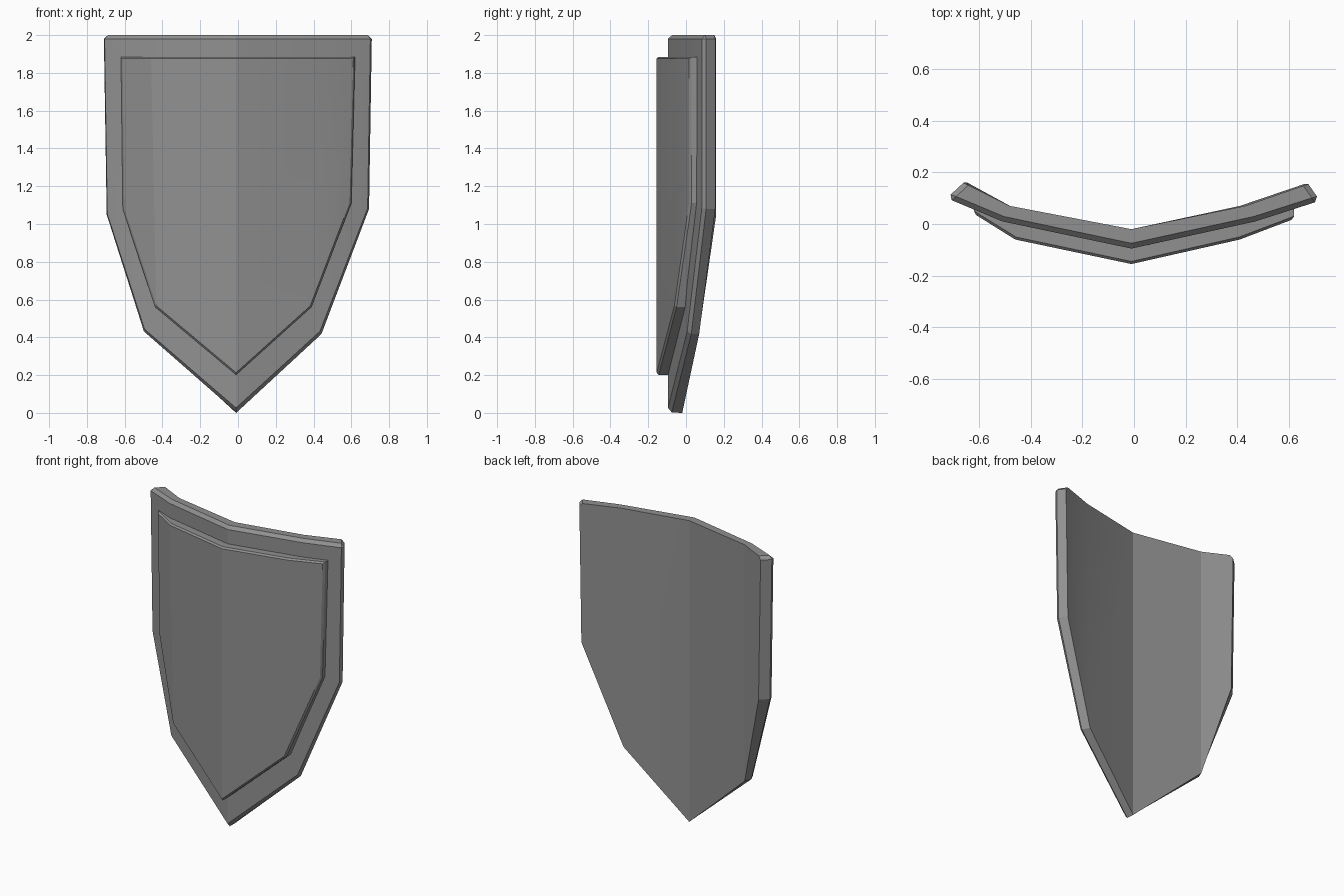
import bpy
import bmesh
import math

cube = bpy.data.objects.get("Cube")
if cube:
    bpy.data.objects.remove(cube, do_unlink=True)

grey = bpy.data.materials.new("plain grey")
grey.use_nodes = True
colour = (0.28, 0.28, 0.28, 1)
grey.diffuse_color = colour
grey.node_tree.nodes["Principled BSDF"].inputs["Base Color"].default_value = colour


def bent_plate(name, lower, upper, top, front_y, back_x, back_y, chamfer, trim_corners):
    """Vertical strips folded along creases; lower = (x, z) per crease, upper = x per crease."""
    bm = bmesh.new()
    columns = []
    for (lx, lz), ux, fy, bx, by in zip(lower, upper, front_y, back_x, back_y):
        columns.append([bm.verts.new(co) for co in (
            (lx, fy, lz), (ux, fy, top),                      # front low, front high
            (ux + bx, by, top), (lx + bx, by, lz))])          # back high, back low
    for a, b in zip(columns, columns[1:]):
        for i in range(4):
            j = (i + 1) % 4
            bm.faces.new((a[i], b[i], b[j], a[j]))
    for end in (columns[0], columns[-1]):
        bm.faces.new(end)
    bmesh.ops.recalc_face_normals(bm, faces=bm.faces)

    # Chamfer the front rim and, where asked, the top corners
    rim = [bm.edges.get((a[i], b[i])) for a, b in zip(columns, columns[1:]) for i in (0, 1)]
    for end in (columns[0], columns[-1]):
        rim.append(bm.edges.get((end[0], end[1])))
        if trim_corners:
            rim.append(bm.edges.get((end[1], end[2])))
    bmesh.ops.bevel(bm, geom=rim, offset=chamfer, segments=1, affect='EDGES',
                    clamp_overlap=True)

    mesh = bpy.data.meshes.new(name)
    bm.to_mesh(mesh)
    bm.free()
    mesh.materials.append(grey)
    obj = bpy.data.objects.new(name, mesh)
    bpy.context.collection.objects.link(obj)
    bpy.ops.object.select_all(action='DESELECT')
    obj.select_set(True)
    bpy.context.view_layer.objects.active = obj
    bpy.ops.object.shade_smooth_by_angle(angle=math.radians(15))
    return obj


# Main shield body
bent_plate(
    "shield_body",
    lower=[(-0.71, 1.05), (-0.51, 0.43), (-0.01, 0), (0.45, 0.42), (0.705, 1.08)],
    upper=[-0.725, -0.51, -0.01, 0.47, 0.72],
    top=2,
    front_y=[0.1, 0.01, -0.095, 0.01, 0.09],
    back_x=[0.065, 0.03, 0, -0.04, -0.045],
    back_y=[0.16, 0.07, -0.02, 0.07, 0.155],
    chamfer=0.02, trim_corners=True)

# Raised panel on the front
bent_plate(
    "raised_panel",
    lower=[(-0.61, 1.08), (-0.44, 0.56), (-0.01, 0.2), (0.39, 0.56), (0.6, 1.11)],
    upper=[-0.62, -0.46, -0.01, 0.41, 0.62],
    top=1.885,
    front_y=[0.04, -0.06, -0.155, -0.06, 0.02],
    back_x=[0, 0, 0, 0, 0],
    back_y=[0.08, 0.03, -0.06, 0.03, 0.08],
    chamfer=0.01, trim_corners=False)
